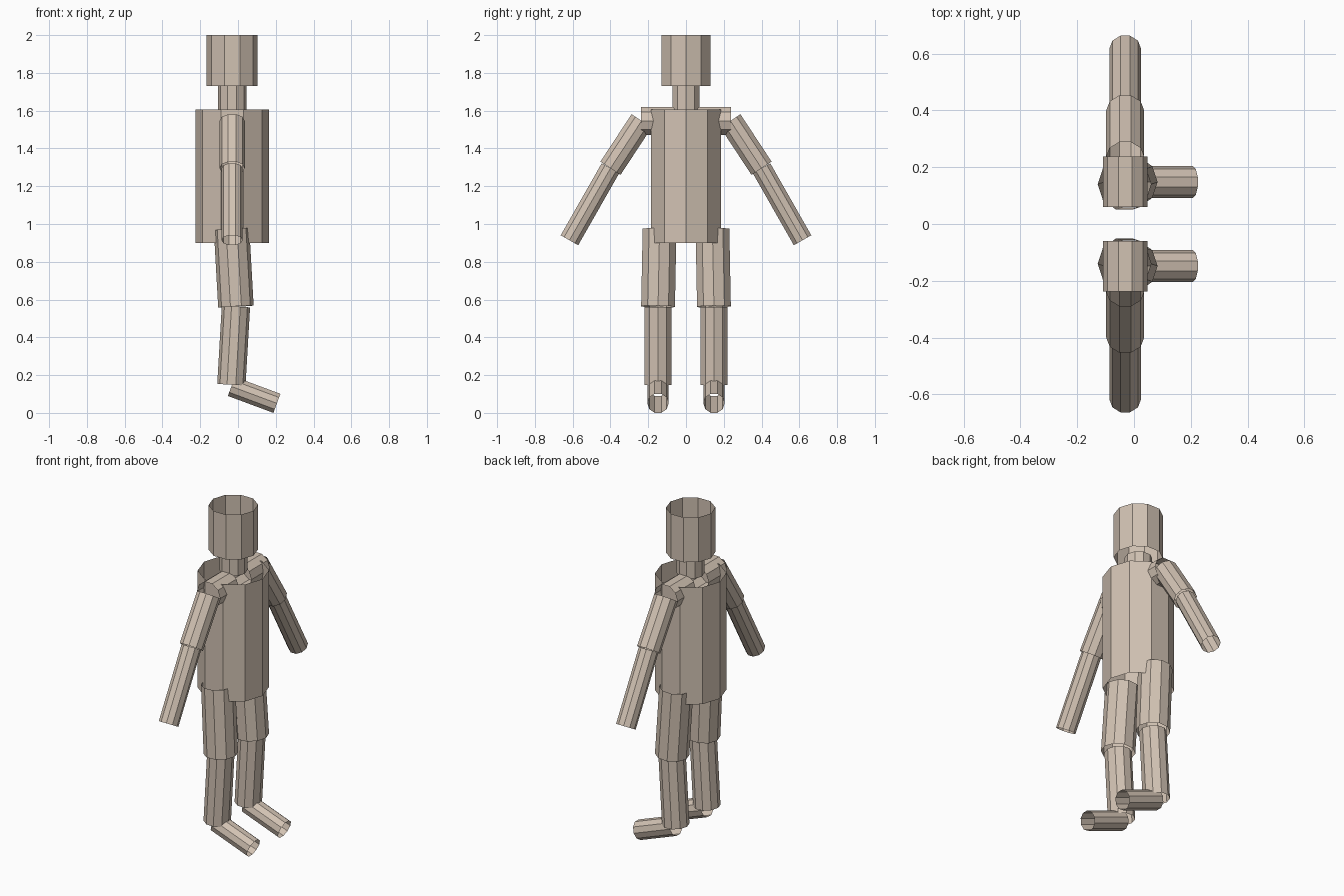
import bpy, bmesh, math
from mathutils import Vector

if "Cube" in bpy.data.objects:
    bpy.data.objects.remove(bpy.data.objects["Cube"])

SIDES = 10
CX = -0.031  # x of the body axis

skin = bpy.data.materials.new("warm_beige")
skin.diffuse_color = (0.64, 0.54, 0.45, 1.0)
skin.use_nodes = True
skin.node_tree.nodes["Principled BSDF"].inputs["Base Color"].default_value = skin.diffuse_color


def tube(name, start, end, radius, corner=(1, 0, 0)):
    """Open flat-faced tube from start to end, with one corner towards `corner`."""
    a, b = Vector(start), Vector(end)
    axis = (b - a).normalized()
    u = Vector(corner)
    u = (u - axis * u.dot(axis)).normalized()
    v = axis.cross(u)
    bm = bmesh.new()
    rings = []
    for centre in (a, b):
        ring = []
        for i in range(SIDES):
            t = 2 * math.pi * i / SIDES
            ring.append(bm.verts.new(centre + radius * (u * math.cos(t) + v * math.sin(t))))
        rings.append(ring)
    for i in range(SIDES):
        j = (i + 1) % SIDES
        bm.faces.new((rings[0][i], rings[0][j], rings[1][j], rings[1][i]))
    mesh = bpy.data.meshes.new(name)
    bm.to_mesh(mesh)
    bm.free()
    mesh.materials.append(skin)
    obj = bpy.data.objects.new(name, mesh)
    bpy.context.collection.objects.link(obj)
    return obj


# Head, neck and torso
tube("head", (CX, 0, 1.73), (CX, 0, 2.0), 0.135)
tube("neck", (CX, 0, 1.605), (CX, 0, 1.73), 0.076)
tube("torso", (CX, 0, 0.90), (CX, 0, 1.605), 0.195)

for side, s in (("left", 1), ("right", -1)):
    # Arm
    tube(side + "_shoulder", (CX, s * 0.06, 1.546), (CX, s * 0.237, 1.546), 0.078)
    tube(side + "_upper_arm", (CX, s * 0.235, 1.546), (CX, s * 0.40, 1.295), 0.067)
    tube(side + "_forearm", (CX, s * 0.40, 1.295), (CX, s * 0.617, 0.914), 0.056)
    # Leg
    tube(side + "_thigh", (-0.034, s * 0.14, 0.973), (-0.011, s * 0.148, 0.563), 0.094)
    tube(side + "_shin", (-0.011, s * 0.148, 0.563), (-0.035, s * 0.148, 0.149), 0.075)
    # Foot points along +x
    tube(side + "_foot", (-0.035, s * 0.148, 0.140), (0.206, s * 0.148, 0.0505), 0.0565, (0, 1, 0))
